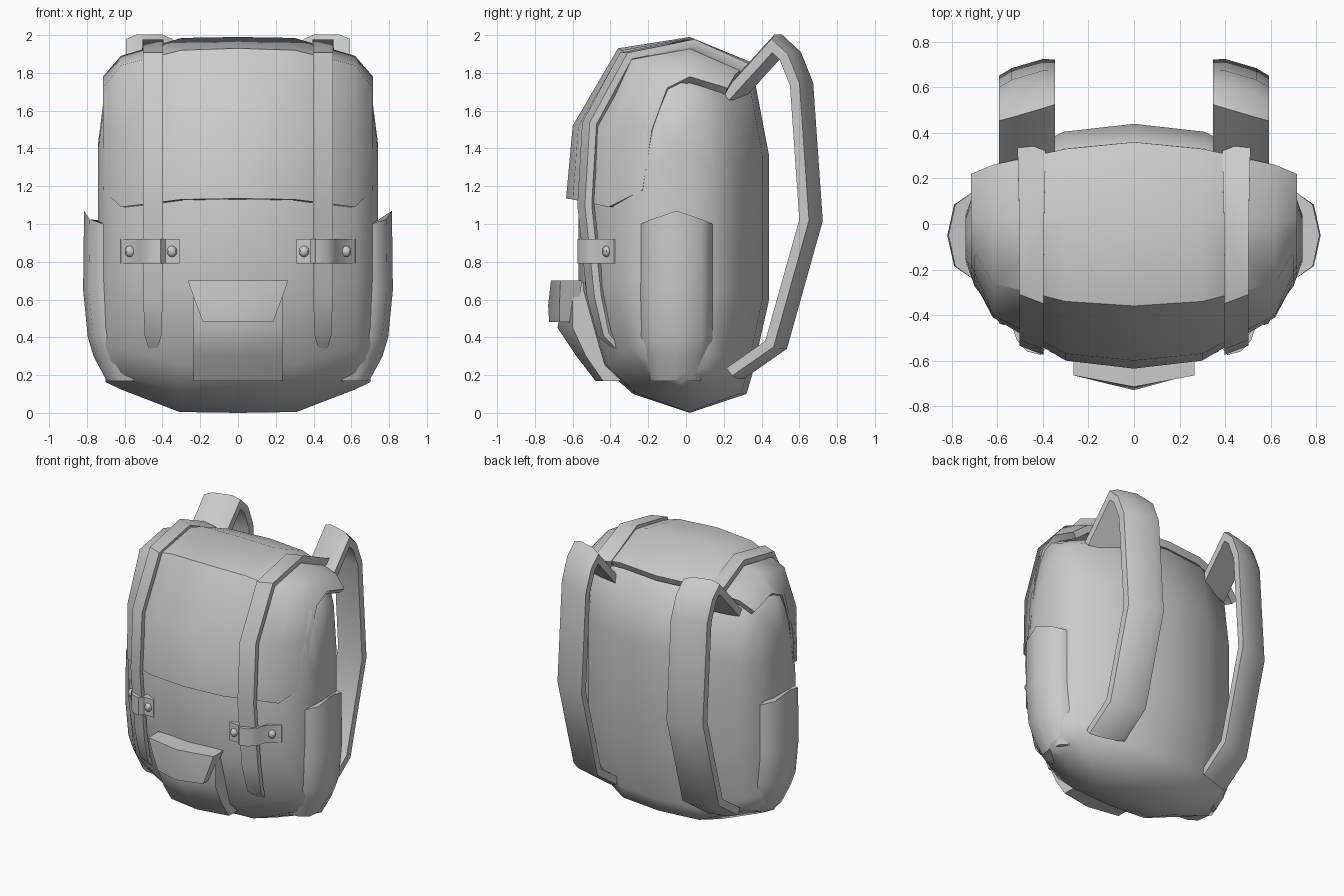
import bpy, bmesh, math
from mathutils import Vector

if "Cube" in bpy.data.objects:
    bpy.data.objects.remove(bpy.data.objects["Cube"])


def finish(ob, mirror=True, solid=0, angle=40):
    """Mirror / thicken, bake modifiers, then shade."""
    if mirror:
        m = ob.modifiers.new("mirror", 'MIRROR')
        m.merge_threshold = 0.001
    if solid:
        s = ob.modifiers.new("thickness", 'SOLIDIFY')
        s.thickness, s.offset = solid, -1
    dg = bpy.context.evaluated_depsgraph_get()
    dg.update()
    mesh = bpy.data.meshes.new_from_object(ob.evaluated_get(dg))
    ob.modifiers.clear()
    ob.data = mesh
    bpy.ops.object.select_all(action='DESELECT')
    ob.select_set(True)
    bpy.context.view_layer.objects.active = ob
    bpy.ops.object.shade_smooth_by_angle(angle=math.radians(angle))
    return ob


def loft(name, loops, closed=True, caps=(True, True), **kw):
    """Skin a row of equal-length point loops."""
    bm = bmesh.new()
    rows = [[bm.verts.new(p) for p in loop] for loop in loops]
    n = len(rows[0])
    for a, b in zip(rows, rows[1:]):
        for i in range(n if closed else n - 1):
            j = (i + 1) % n
            bm.faces.new((a[i], a[j], b[j], b[i]))
    if caps[0]:
        bm.faces.new(rows[0])
    if caps[1]:
        bm.faces.new(rows[-1])
    if closed:
        bmesh.ops.recalc_face_normals(bm, faces=bm.faces)
    mesh = bpy.data.meshes.new(name)
    bm.to_mesh(mesh)
    bm.free()
    ob = bpy.data.objects.new(name, mesh)
    bpy.context.collection.objects.link(ob)
    return finish(ob, **kw)


def ribbon(name, x, path, w, t, tilt, widths=None, crown=0.4, **kw):
    """Strap of half-width w, half-thickness t along a (y, z) path."""
    pts = [Vector(p) for p in path]
    loops = []
    for i, p in enumerate(pts):
        d1 = (p - pts[i - 1]).normalized() if i else None
        d2 = (pts[i + 1] - p).normalized() if i < len(pts) - 1 else None
        d = ((d1 or d2) + (d2 or d1)).normalized()
        nrm = Vector((-d.y, d.x)) / max(0.6, d.dot(d1 or d2))
        k = widths[i] if widths else 1
        section = [(-1, -1), (-1, crown), (-.55, 1), (.55, 1), (1, crown), (1, -1)]
        loop = []
        for u, v in section:
            q = p + nrm * (v * t * max(k, .3)) + Vector((tilt * u * k, 0))
            loop.append((x + u * w * k, q.x, q.y))
        loops.append(loop)
    return loft(name, loops, **kw)


# main bag: a side profile shrinking towards each flank
profile = [(.02, 0), (.32, .1), (.35, .2), (.44, .6), (.44, 1.36), (.36, 1.78),
           (.02, 1.91), (-.28, 1.85), (-.5, 1.5), (-.57, 1.1), (-.57, .65),
           (-.45, .25), (-.28, .1)]
stations = [(0, 1, 1), (.31, .93, .995), (.62, .62, .87), (.7, .42, .83), (.74, .2, .5)]
loft("bag_body", [[(x, -.06 + (y + .06) * sy, .955 + (z - .955) * sz) for y, z in profile]
                  for x, sy, sz in stations], caps=(False, True), angle=60)

# lid draped over the top and front
lid = [(0, [(.36, 1.85), (.02, 1.99), (-.36, 1.93), (-.6, 1.52), (-.635, 1.135)]),
       (.3, [(.33, 1.85), (.02, 1.985), (-.34, 1.92), (-.57, 1.52), (-.60, 1.13)]),
       (.62, [(.26, 1.79), (.02, 1.89), (-.26, 1.84), (-.40, 1.5), (-.41, 1.09)]),
       (.715, [(.22, 1.72), (.02, 1.78), (-.1, 1.72), (-.18, 1.5), (-.23, 1.18)])]
loft("lid", [[(x, y, z) for y, z in row] for x, row in lid],
     closed=False, caps=(False, False), solid=.05, angle=50)

# front closing straps with pointed ends
ribbon("closing_strap", .45, [(-.3, .28), (-.43, .42), (-.475, .62), (-.525, 1.1), (-.5, 1.53),
                              (-.31, 1.88), (.02, 1.945), (.33, 1.80)],
       .052, -.03, .02, widths=[.05, .85, 1, 1, 1, 1, 1.05, 1.2], crown=.2)

# shoulder straps on the back
ribbon("shoulder_strap", .47, [(.24, 1.68), (.49, 1.955), (.56, 1.89), (.62, 1.74),
                               (.67, 1.02), (.485, .36), (.27, .21)],
       .123, .034, -.036, crown=.5)

# buckle plates bent over the closing straps
plate = [(.31, -.545), (.385, -.545), (.41, -.575), (.47, -.56), (.515, -.51),
         (.535, -.45), (.62, -.38)]
loft("buckle_plate", [[(x, y, .79), (x, y, .92), (x + .01, y + .05, .92), (x + .01, y + .05, .79)]
                      for x, y in plate], angle=35)

# rivets on the buckle plates
for label, x, y in (("inner", .35, -.545), ("outer", .572, -.42)):
    bpy.ops.mesh.primitive_uv_sphere_add(segments=8, ring_count=6, radius=.03)
    rivet = bpy.context.object
    rivet.name = label + "_rivet"
    for v in rivet.data.vertices:
        v.co = (v.co.x * .9 + x, v.co.y * .8 + y, v.co.z + .855)
    rivet.location = (0, 0, 0)
    finish(rivet)

# side pockets: (z, rim lift, edge x, mid x, outer x, y scale)
loops = []
for z, lift, x0, x1, x2, s in [(.17, 0, .62, .68, .695, .7), (.3, 0, .66, .735, .765, .9),
                               (.4, 0, .69, .765, .795, 1), (.65, 0, .71, .79, .82, 1),
                               (1.0, .07, .71, .785, .815, 1)]:
    half = [(.55, -.2, 0), (x0, -.19, 0), (x1, -.135, .35), (x2, 0, 1),
            (x1, .135, .35), (x0, .19, 0), (.55, .2, 0)]
    loops.append([(x, -.05 + y * s, z + lift * k) for x, y, k in half])
loft("side_pocket", loops, angle=50)

# front pouch with a rounded ridge down the middle
loops = []
for z, edge, mid in [(.17, -.44, -.48), (.3, -.53, -.58), (.45, -.60, -.68), (.69, -.6, -.64)]:
    loops.append([(-.235, -.35, z), (-.235, edge, z), (0, mid, z), (.235, edge, z), (.235, -.35, z)])
loft("front_pouch", loops, mirror=False, angle=45)

# pouch flap, narrowing downwards
loops = []
for z, w, back, edge, mid in [(.7, .265, -.55, -.665, -.715), (.57, .22, -.57, -.67, -.73),
                              (.48, .185, -.6, -.67, -.725)]:
    loops.append([(-w, back, z), (-w, edge, z), (0, mid, z), (w, edge, z), (w, back, z)])
loft("pouch_flap", loops, mirror=False, angle=45)
